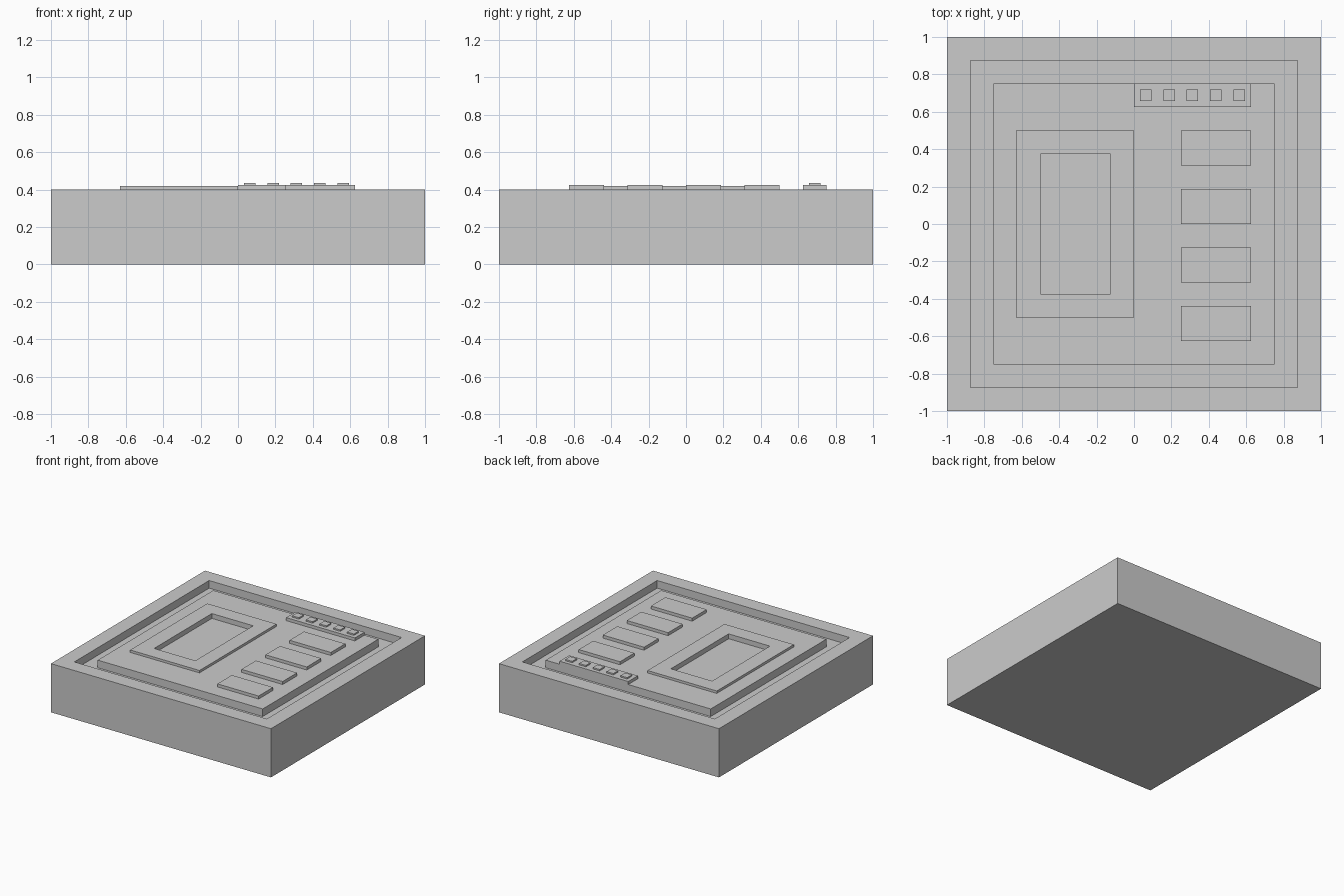
import bpy, bmesh

if "Cube" in bpy.data.objects:
    bpy.data.objects.remove(bpy.data.objects["Cube"])


def stepped_solid(name, loops):
    """Bridge a chain of nested rectangles (x0, x1, y0, y1, z) and cap both ends."""
    bm = bmesh.new()
    rings = [[bm.verts.new(p) for p in
              ((x0, y0, z), (x1, y0, z), (x1, y1, z), (x0, y1, z))]
             for x0, x1, y0, y1, z in loops]
    for a, b in zip(rings, rings[1:]):
        for i in range(4):
            j = (i + 1) % 4
            bm.faces.new((a[i], a[j], b[j], b[i]))
    bm.faces.new(rings[0][::-1])
    bm.faces.new(rings[-1])
    bmesh.ops.recalc_face_normals(bm, faces=bm.faces)
    mesh = bpy.data.meshes.new(name)
    bm.to_mesh(mesh)
    bm.free()
    obj = bpy.data.objects.new(name, mesh)
    bpy.context.collection.objects.link(obj)
    return obj


def box(name, x0, x1, y0, y1, z0, z1):
    return stepped_solid(name, [(x0, x1, y0, y1, z0), (x0, x1, y0, y1, z1)])


def square(r, z):
    return (-r, r, -r, r, z)


TOP = 0.4
FLOOR = TOP - 0.0625

# Slab with sunken channel, raised panel, display frame and recessed window
stepped_solid("panel_body", [
    square(1, 0), square(1, TOP),
    square(0.875, TOP), square(0.875, FLOOR),
    square(0.75, FLOOR), square(0.75, TOP),
    (-0.63, 0, -0.5, 0.5, TOP), (-0.63, 0, -0.5, 0.5, 0.42),
    (-0.5, -0.125, -0.375, 0.375, 0.42), (-0.5, -0.125, -0.375, 0.375, 0.38),
])

# Column of wide keys
for i in range(4):
    y = 0.5 - 0.3125 * i
    box(f"wide_key_{i + 1}", 0.25, 0.625, y - 0.1875, y, TOP, 0.425)

# Indicator strip with five small lights
box("indicator_strip", 0, 0.625, 0.625, 0.75, TOP, 0.425)
for i in range(5):
    x = 0.0625 + 0.125 * i
    box(f"indicator_light_{i + 1}", x - 0.031, x + 0.031, 0.657, 0.719, 0.425, 0.4365)
